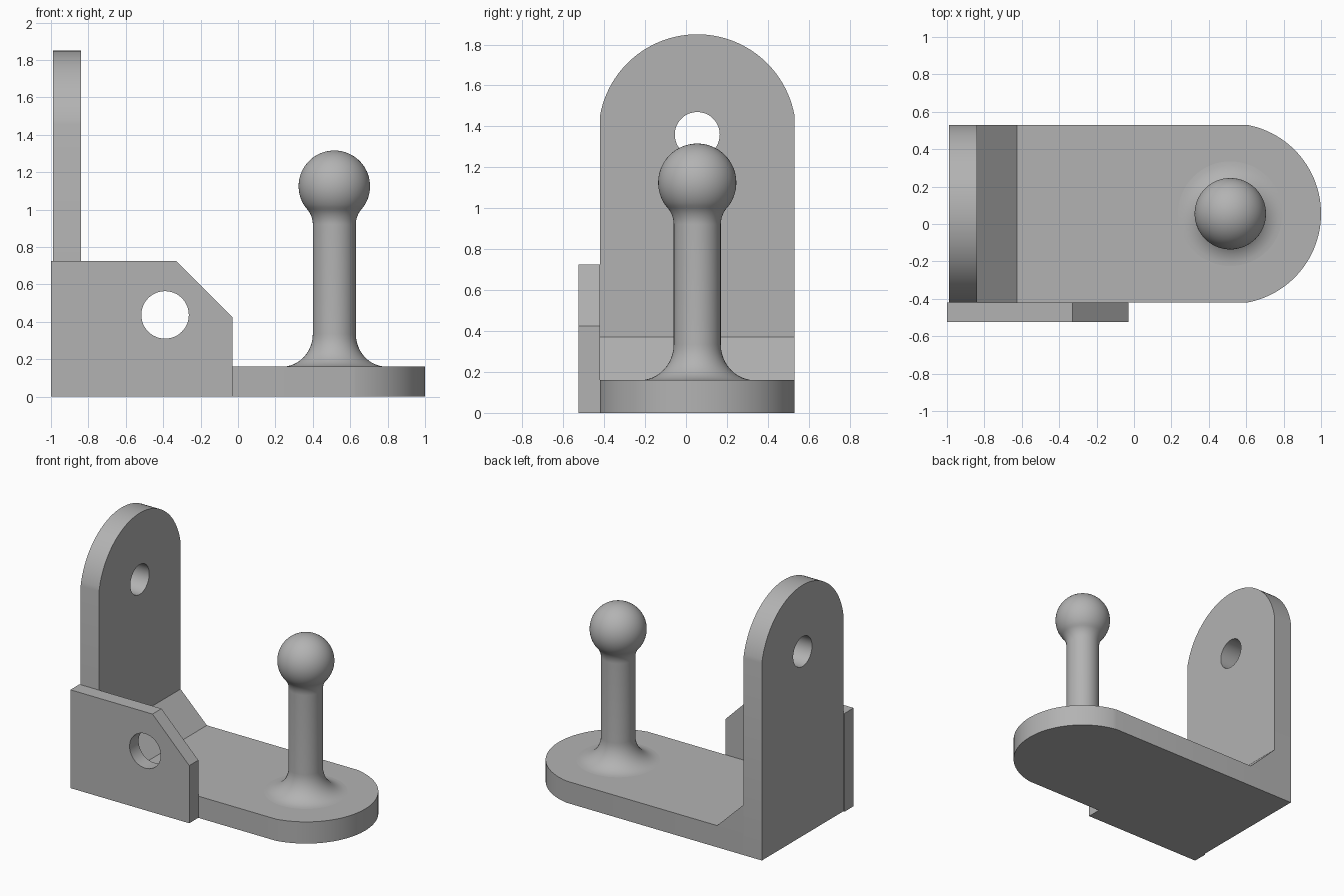
import bpy, bmesh, math
from math import cos, sin, pi
from mathutils import Matrix, Vector

cube = bpy.data.objects.get("Cube")
if cube:
    bpy.data.objects.remove(cube, do_unlink=True)

grey = bpy.data.materials.new("plain grey")
grey.use_nodes = True
colour = (0.45, 0.45, 0.45, 1)
grey.diffuse_color = colour
grey.node_tree.nodes["Principled BSDF"].inputs["Base Color"].default_value = colour

MID_Y = 0.055      # centre line of the bracket
HALF = 0.475       # half width of the plates
LOW_Y, HIGH_Y = MID_Y - HALF, MID_Y + HALF
PLATE = 0.16       # base thickness
BACK, INNER = -0.99, -0.84


def finish(bm, name):
    bmesh.ops.recalc_face_normals(bm, faces=bm.faces[:])
    mesh = bpy.data.meshes.new(name)
    bm.to_mesh(mesh)
    bm.free()
    mesh.materials.append(grey)
    ob = bpy.data.objects.new(name, mesh)
    bpy.context.collection.objects.link(ob)
    bpy.ops.object.select_all(action="DESELECT")
    ob.select_set(True)
    bpy.context.view_layer.objects.active = ob
    bpy.ops.object.shade_smooth_by_angle(angle=math.radians(25))
    return ob


def arc(cx, cy, r, start, end, n):
    return [(cx + r * cos(start + (end - start) * i / n),
             cy + r * sin(start + (end - start) * i / n)) for i in range(n + 1)]


def prism(name, loops, place, depth):
    """Extrude an outline (with optional hole loops) along a direction."""
    bm = bmesh.new()
    edges = []
    for loop in loops:
        vs = [bm.verts.new(place(u, v)) for u, v in loop]
        edges += [bm.edges.new((a, b)) for a, b in zip(vs, vs[1:] + vs[:1])]
    bmesh.ops.triangle_fill(bm, edges=edges, use_beauty=True)
    ext = bmesh.ops.extrude_face_region(bm, geom=bm.faces[:], use_keep_orig=True)
    moved = [g for g in ext["geom"] if isinstance(g, bmesh.types.BMVert)]
    bmesh.ops.translate(bm, verts=moved, vec=Vector(depth))
    return finish(bm, name)


def rounded_tab(start, centre, r=0.483):
    """Plate outline: straight from start, ending in an arc."""
    a = math.acos(HALF / r)
    tip = arc(0, centre, r, a, pi - a, 48)
    return [(-HALF, start), (HALF, start)] + tip


def hole(cx, cy, r):
    return arc(cx, cy, r, 0, 2 * pi, 48)[:-1]


# Base plate with rounded end
prism("base_plate", [rounded_tab(INNER, 0.517)],
      lambda u, v: (v, MID_Y + u, 0), (0, 0, PLATE))

# Upright plate with rounded top and bolt hole
prism("upright_plate", [rounded_tab(0, 1.367), hole(0, 1.36, 0.11)],
      lambda u, v: (BACK, MID_Y + u, v), (INNER - BACK, 0, 0))

# Sloped reinforcement in the inside corner
prism("corner_gusset", [[(INNER, PLATE), (-0.625, PLATE), (INNER, 0.37)]],
      lambda u, v: (u, LOW_Y, v), (0, HIGH_Y - LOW_Y, 0))

# Side plate with clipped corner and hole
prism("side_plate",
      [[(-1, 0), (-0.03, 0), (-0.03, 0.425), (-0.33, 0.725), (-1, 0.725)],
       hole(-0.39, 0.437, 0.127)],
      lambda u, v: (u, -0.525, v), (0, LOW_Y + 0.525, 0))

# Ball post: flared foot, shaft, filleted neck and ball, turned around z
SHAFT, BALL, BALL_Z, NECK_Z, FILLET = 0.115, 0.191, 1.125, 0.92, 0.127
foot = [(0.28 - 0.165 * sin(t), 0.335 - 0.175 * cos(t))
        for t in (i * pi / 24 for i in range(13))]
meet = math.atan2(BALL_Z - NECK_Z, SHAFT + FILLET)
neck = arc(SHAFT + FILLET, NECK_Z, FILLET, pi, pi - meet, 8)
ball = arc(0, BALL_Z, BALL, -meet, pi / 2, 28)[1:-1]
bm = bmesh.new()
line = [bm.verts.new((r, 0, z)) for r, z in foot + neck + ball]
line.append(bm.verts.new((0, 0, BALL_Z + BALL)))
edges = [bm.edges.new(p) for p in zip(line, line[1:])]
bmesh.ops.spin(bm, geom=line + edges, cent=(0, 0, 0), axis=(0, 0, 1),
               angle=2 * pi, steps=64, use_merge=False)
bmesh.ops.remove_doubles(bm, verts=bm.verts[:], dist=0.0005)
bmesh.ops.holes_fill(bm, edges=[e for e in bm.edges if e.is_boundary], sides=0)
bmesh.ops.transform(bm, matrix=Matrix.Translation((0.515, MID_Y, 0)), verts=bm.verts[:])
finish(bm, "ball_post")
